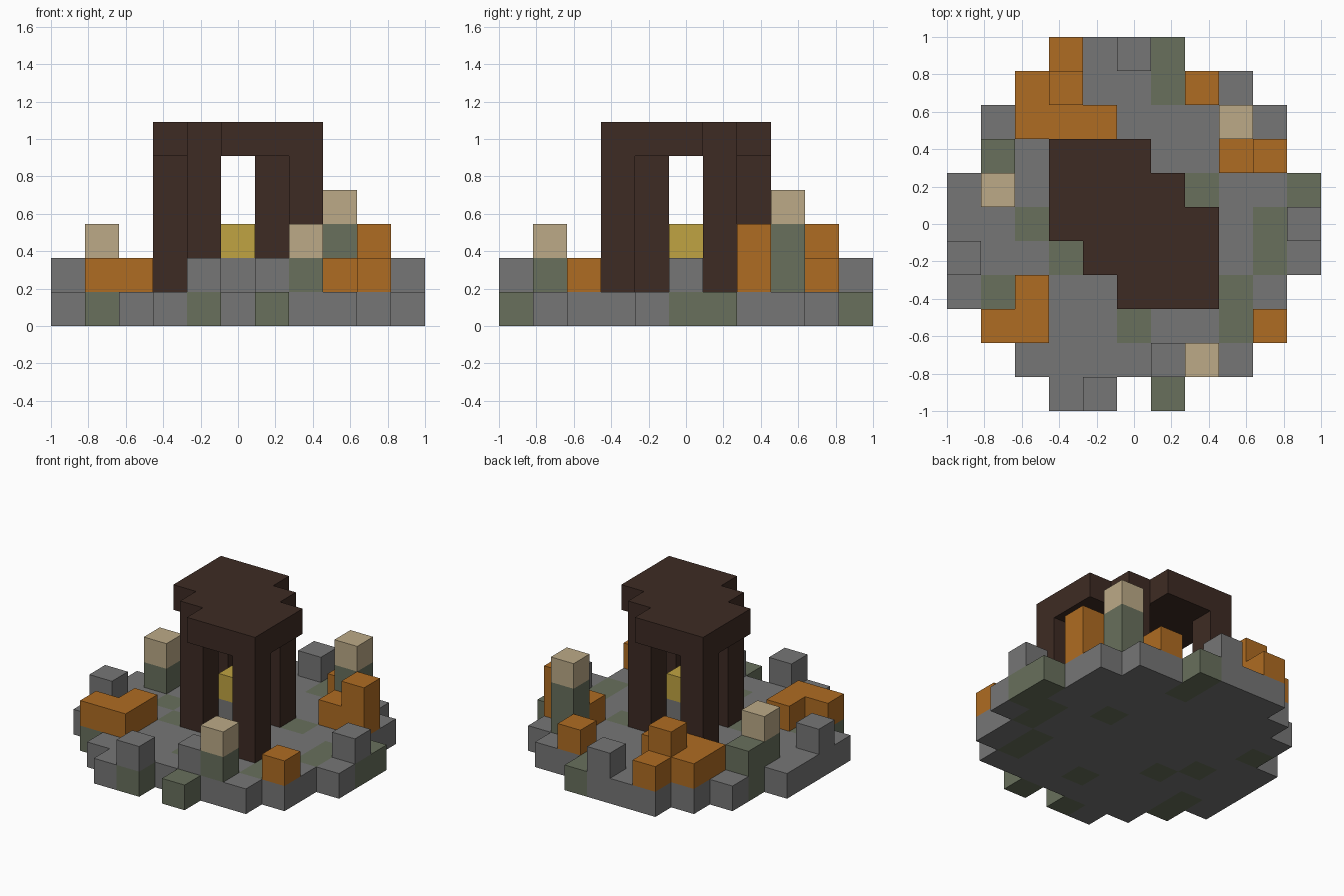
import bpy
import bmesh
from mathutils import Vector

cube = bpy.data.objects.get("Cube")
if cube:
    bpy.data.objects.remove(cube, do_unlink=True)

N = 11
S = 2 / N  # block size


def material(name, rgb):
    m = bpy.data.materials.new(name)
    m.use_nodes = True
    m.diffuse_color = (*rgb, 1)
    bsdf = m.node_tree.nodes["Principled BSDF"]
    bsdf.inputs["Base Color"].default_value = (*rgb, 1)
    bsdf.inputs["Roughness"].default_value = 0.9
    return m


MATS = {
    "stone": material("grey stone", (0.181, 0.181, 0.181)),
    "moss": material("mossy stone", (0.138, 0.162, 0.107)),
    "rust": material("orange block", (0.429, 0.150, 0.016)),
    "sand": material("pale sandstone", (0.503, 0.402, 0.242)),
    "wood": material("dark brown", (0.048, 0.024, 0.017)),
    "gold": material("gold", (0.527, 0.371, 0.054)),
}


def build(name, blocks):
    """Join blocks {(column, row from back, layer): material} into one shell."""
    names = sorted(set(blocks.values()))
    mesh = bpy.data.meshes.new(name)
    for n in names:
        mesh.materials.append(MATS[n])
    bm = bmesh.new()
    for (c, r, l), mat in blocks.items():
        centre = Vector(((c + 0.5) * S - 1, 1 - (r + 0.5) * S, (l + 0.5) * S))
        for axis in range(3):
            for sign in (-1, 1):
                step = [0, 0, 0]
                step[axis] = sign
                if (c + step[0], r - step[1], l + step[2]) in blocks:
                    continue
                n = Vector(step)
                u = Vector((step[2], step[0], step[1]))
                v = n.cross(u)
                corners = (-u - v, u - v, u + v, v - u)
                f = bm.faces.new([bm.verts.new(centre + (n + k) * S / 2) for k in corners])
                f.material_index = names.index(mat)
    bmesh.ops.remove_doubles(bm, verts=bm.verts, dist=S / 100)
    bm.to_mesh(mesh)
    bm.free()
    obj = bpy.data.objects.new(name, mesh)
    bpy.context.collection.objects.link(obj)


def column(c, r, first, *mats):
    return {(c, r, first + i): m for i, m in enumerate(mats)}


# Round floor slab: s = stone, m = moss, back row first
FLOOR = [
    "...sssm....",
    "..ssssmss..",
    ".sssssssss.",
    ".mssssssss.",
    "sssssssmssm",
    "ssmssssssmm",
    "sssmsssssms",
    "smssssssms.",
    ".msssmssms.",
    "..sssssss..",
    "...sm.m....",
]
KEY = {"s": "stone", "m": "moss"}
build("floor_slab", {(c, r, 0): KEY[ch] for r, row in enumerate(FLOOR)
                     for c, ch in enumerate(row) if ch in KEY})

# Stepped canopy roof, as column spans per row
roof = {}
for r, first, last in ((3, 3, 5), (4, 3, 6), (5, 3, 7), (6, 4, 7), (7, 5, 7)):
    roof.update({(c, r, 5): "wood" for c in range(first, last + 1)})
build("canopy_roof", roof)

# Four pillars
for i, (c, r) in enumerate(((3, 3), (6, 4), (4, 6), (7, 7))):
    build(f"pillar_{i + 1}", column(c, r, 1, *["wood"] * 4))

# Central altar
build("altar_pedestal", column(5, 5, 1, "stone"))
build("altar_gold_block", column(5, 5, 2, "gold"))

# Broken posts around the rim
build("tall_post", column(8, 2, 1, "moss", "moss", "sand"))
build("left_front_post", column(7, 9, 1, "moss", "sand"))
build("right_post", {**column(1, 4, 1, "moss", "sand"), **column(1, 3, 1, "moss")})

# Loose stone blocks
for i, (c, r) in enumerate(((5, 0), (10, 5), (0, 6), (6, 9), (4, 10))):
    build(f"loose_stone_{i + 1}", column(c, r, 1, "stone"))

# Orange heaps
HEAPS = {
    "back_heap": ((3, 0), (2, 1), (3, 1), (2, 2), (3, 2), (4, 2)),
    "back_small_block": ((7, 1),),
    "left_heap": ((8, 3), (9, 3)),
    "right_front_heap": ((2, 7), (1, 8), (2, 8)),
    "left_front_block": ((9, 8),),
}
PEAKS = ((3, 1), (9, 3))
for name, cells in HEAPS.items():
    heap = {}
    for c, r in cells:
        heap.update(column(c, r, 1, *["rust"] * (2 if (c, r) in PEAKS else 1)))
    build(name, heap)
